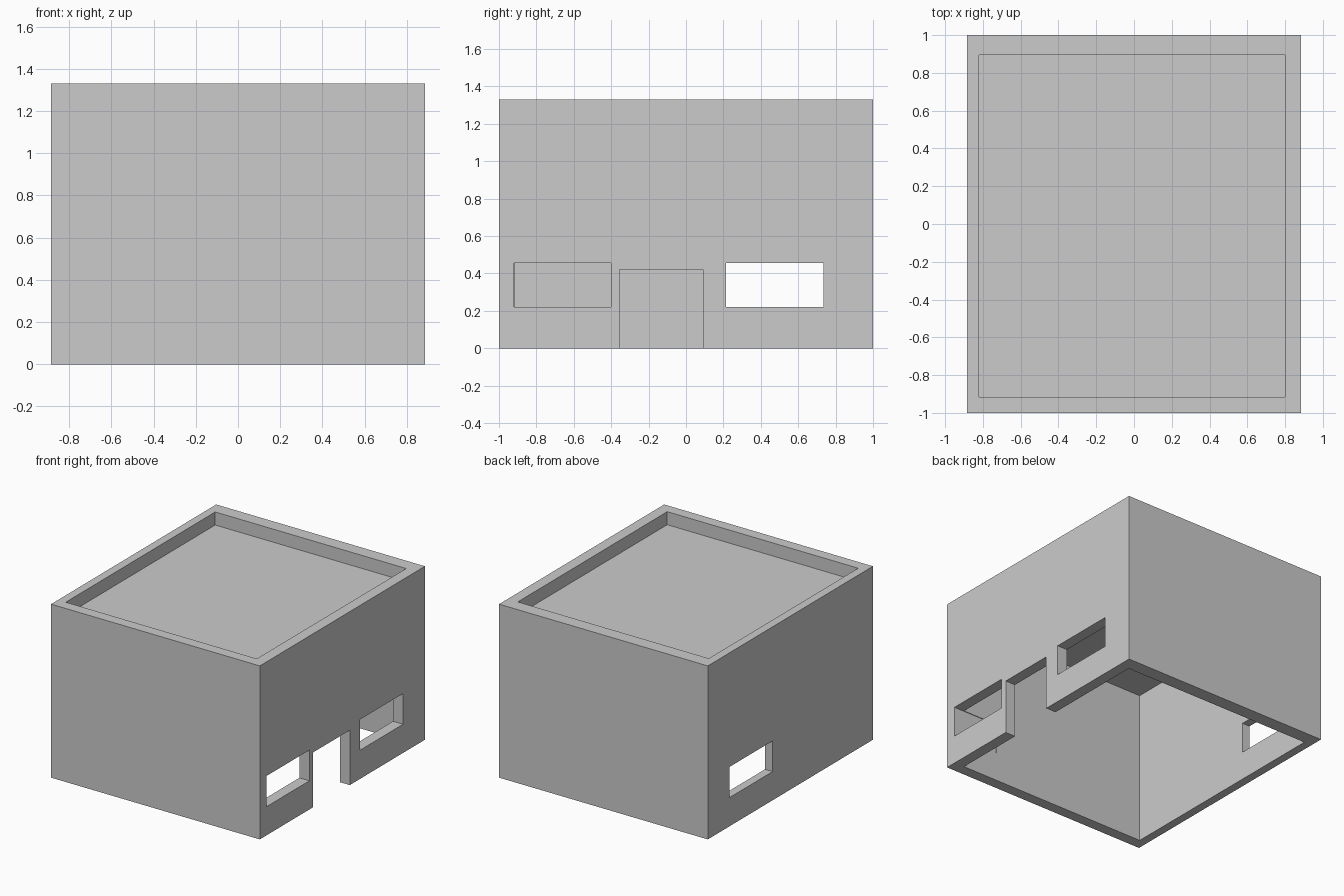
import bpy
import bmesh
from mathutils import Matrix, Vector

if "Cube" in bpy.data.objects:
    bpy.data.objects.remove(bpy.data.objects["Cube"])


def box(name, x, y, z):
    """Box object spanning the given (min, max) ranges."""
    lo, hi = Vector((x[0], y[0], z[0])), Vector((x[1], y[1], z[1]))
    bm = bmesh.new()
    bmesh.ops.create_cube(bm, size=1, matrix=Matrix.Translation((lo + hi) / 2)
                          @ Matrix.Diagonal((*(hi - lo), 1)))
    mesh = bpy.data.meshes.new(name)
    bm.to_mesh(mesh)
    bm.free()
    obj = bpy.data.objects.new(name, mesh)
    bpy.context.collection.objects.link(obj)
    return obj


# Outer block of the house
house = box("house_shell", (-0.885, 0.885), (-1, 1), (0, 1.33))

INNER_X, INNER_Y = (-0.82, 0.80), (-0.915, 0.895)
WINDOW_Z = (0.22, 0.455)

cutters = [
    # Room, open at the bottom
    box("room_cutter", INNER_X, INNER_Y, (-0.1, 1.18)),
    # Sunken roof inside the parapet
    box("roof_cutter", INNER_X, INNER_Y, (1.23, 1.5)),
    # Doorway and front window in the right wall only
    box("door_cutter", (0.5, 1), (-0.355, 0.09), (-0.1, 0.42)),
    box("window_cutter", (0.5, 1), (-0.92, -0.40), WINDOW_Z),
    # Facing pair of windows in the right and left walls
    box("window_pair_cutter", (-1, 1), (0.215, 0.735), WINDOW_Z),
]

# Carve the openings, then discard the cutters
bpy.context.view_layer.objects.active = house
for cutter in cutters:
    mod = house.modifiers.new(cutter.name, 'BOOLEAN')
    mod.operation = 'DIFFERENCE'
    mod.solver = 'EXACT'
    mod.object = cutter
    cutter.hide_render = True
    bpy.ops.object.modifier_apply(modifier=mod.name)
    bpy.data.objects.remove(cutter)
